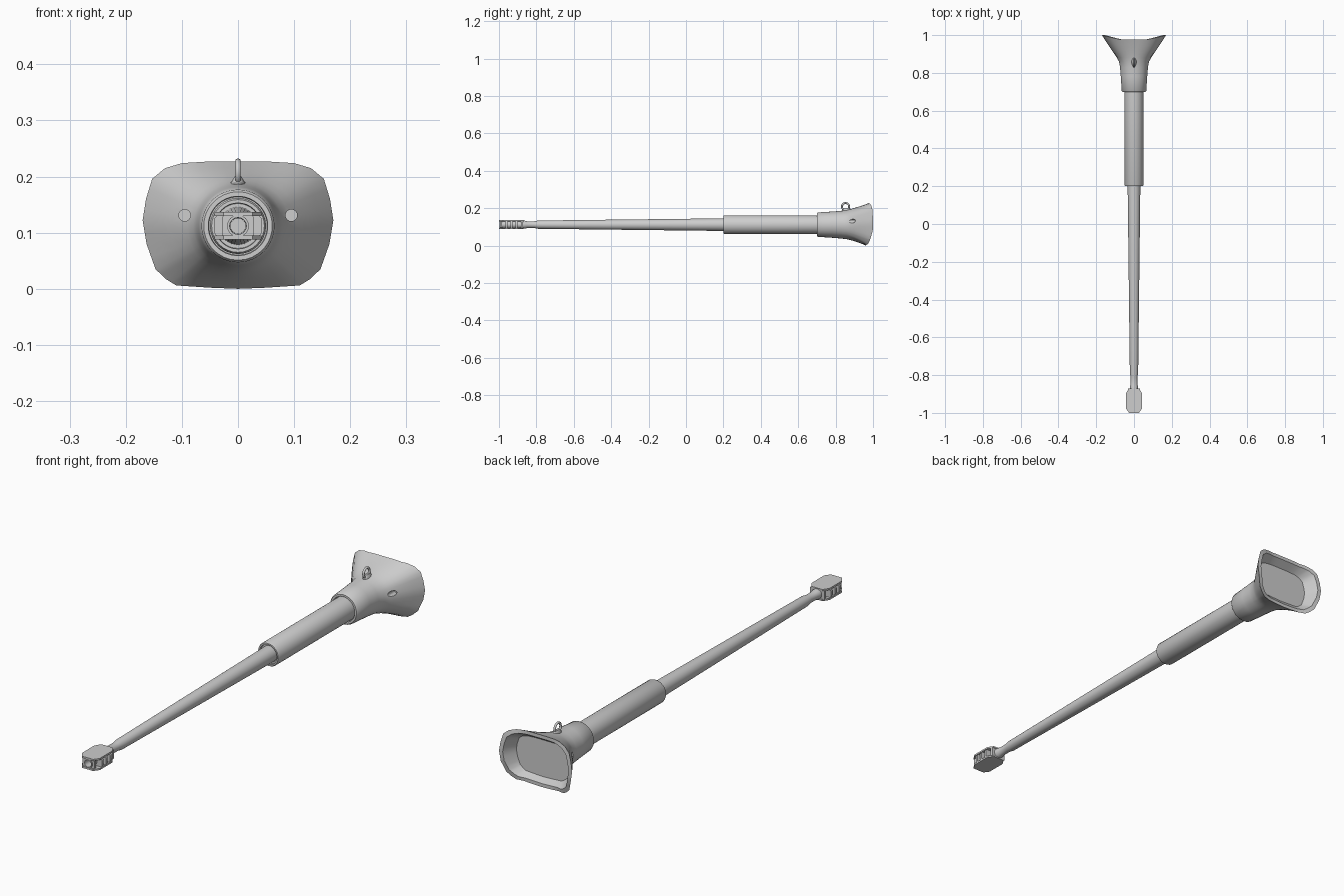
import bpy, bmesh, math
from mathutils import Matrix

if "Cube" in bpy.data.objects:
    bpy.data.objects.remove(bpy.data.objects["Cube"])

ZC = 0.112  # height of the long axis
mat = bpy.data.materials.new("grey_metal")
mat.diffuse_color = (0.61, 0.61, 0.61, 1)
mat.use_nodes = True
mat.node_tree.nodes["Principled BSDF"].inputs["Base Color"].default_value = mat.diffuse_color


def finish(name, bm, smooth=True, angle=35):
    bmesh.ops.recalc_face_normals(bm, faces=bm.faces[:])
    me = bpy.data.meshes.new(name)
    bm.to_mesh(me)
    bm.free()
    me.materials.append(mat)
    ob = bpy.data.objects.new(name, me)
    bpy.context.collection.objects.link(ob)
    if smooth:
        bpy.ops.object.select_all(action='DESELECT')
        ob.select_set(True)
        bpy.context.view_layer.objects.active = ob
        bpy.ops.object.shade_smooth_by_angle(angle=math.radians(angle))
    return ob


def loft(name, rings, closed=False, angle=35):
    """Skin a list of equal-length point rings."""
    bm = bmesh.new()
    vs = [[bm.verts.new(p) for p in r] for r in rings]
    n = len(rings[0])
    pairs = list(zip(vs, vs[1:])) + ([(vs[-1], vs[0])] if closed else [])
    for a, b in pairs:
        for i in range(n):
            j = (i + 1) % n
            bm.faces.new((a[i], a[j], b[j], b[i]))
    if not closed:
        bm.faces.new(vs[0])
        bm.faces.new(vs[-1])
    return finish(name, bm, angle=angle)


def circle(y, r, n=32):
    return [(r * math.sin(2 * math.pi * i / n), y, ZC + r * math.cos(2 * math.pi * i / n)) for i in range(n)]


def turned(name, profile, n=32, **kw):
    return loft(name, [circle(y, r, n) for y, r in profile], **kw)


def torus(name, centre, major, minor):
    rings = []
    for i in range(24):
        a = 2 * math.pi * i / 24
        ring = []
        for k in range(10):
            b = 2 * math.pi * k / 10
            d = major + minor * math.cos(b)
            ring.append((centre[0] + minor * math.sin(b), centre[1] + d * math.cos(a),
                         centre[2] + d * math.sin(a)))
        rings.append(ring)
    return loft(name, rings, closed=True, angle=80)


# Tapered barrel with a narrow neck behind the muzzle
turned("barrel", [(-0.875, 0.021), (-0.86, 0.021), (-0.85, 0.018), (-0.81, 0.018),
                  (-0.79, 0.022), (0.23, 0.034)])

# Thick sleeve with a shallow recess at its front face
turned("sleeve", [(0.21, 0.030), (0.21, 0.040), (0.2, 0.041), (0.2, 0.047),
                  (0.206, 0.050), (0.72, 0.050)])

# Horn outline: right half from top to bottom, mirrored to the left
half = [(0, .227), (.05, .227), (.1, .224), (.13, .215), (.153, .196), (.164, .16),
        (.17, .122), (.163, .08), (.147, .035), (.128, .017), (.11, .006), (.05, .002), (0, 0)]
fine = []
for (x0, z0), (x1, z1) in zip(half, half[1:]):
    fine += [(x0, z0), ((x0 + x1) / 2, (z0 + z1) / 2)]
fine.append(half[-1])
outline = fine + [(-x, z) for x, z in fine[-2:0:-1]]


def clamp(v):
    return max(0.0, min(1.0, v))


def section(y, r, t):
    """Blend from a circle (t=0) to the horn outline (t=1)."""
    pts = []
    for x, z in outline:
        a = math.atan2(x, z - ZC)
        curve = 0.022 * (clamp((abs(x) - 0.08) / 0.09) - 1) - 0.016 * clamp((0.08 - z) / 0.08)
        pts.append((r * math.sin(a) * (1 - t) + x * t, y + curve * t ** 2,
                    (ZC + r * math.cos(a)) * (1 - t) + z * t))
    return pts


def inset(y, sx, sz, curved):
    rim = section(1.0, 0, 1)
    return [(x * sx, yy if curved else y, ZC + (z - ZC) * sz) for x, yy, z in rim]


# Horn: round socket flaring to a wide rim, with a shallow dish at the back
horn = loft("horn", [
    section(0.71, 0.048, 0), section(0.71, 0.052, 0), section(0.70, 0.053, 0),
    section(0.70, 0.061, 0), section(0.705, 0.065, 0), section(0.78, 0.070, 0),
    section(0.83, 0.074, 0), section(0.86, 0.077, 0.03), section(0.88, 0.078, 0.14),
    section(0.90, 0.078, 0.28), section(0.925, 0.078, 0.47), section(0.96, 0.078, 0.72),
    section(1.0, 0.078, 1), inset(0, 0.90, 0.87, True), inset(0.945, 0.75, 0.68, False)])

# Two small round sockets sunk in the front of the flare
bm = bmesh.new()
for s in (-1, 1):
    m = Matrix.Translation((s * 0.095, 0.865, 0.131)) @ Matrix.Rotation(math.pi / 2, 4, 'X')
    bmesh.ops.create_cone(bm, cap_ends=True, segments=16, radius1=0.0105, radius2=0.0105,
                          depth=0.11, matrix=m)
cutter = finish("socket_cutter", bm, smooth=False)
cutter.hide_render = True
cutter.hide_viewport = True
mod = horn.modifiers.new("sockets", 'BOOLEAN')
mod.operation = 'DIFFERENCE'
mod.object = cutter
mod.solver = 'EXACT'

# Hanging loop on an oval foot on top of the horn
loft("loop_foot", [[(rx * math.cos(math.pi * i / 10), 0.86 + ry * math.sin(math.pi * i / 10), z)
                    for i in range(20)]
                   for rx, ry, z in ((0.013, 0.027, 0.175), (0.013, 0.027, 0.189), (0.006, 0.015, 0.200))])
torus("hanging_loop", (0, 0.853, 0.208), 0.0195, 0.005)


# Muzzle: two chamfered plates joined by baffles around a bored tube
def plate(name, z0, z1):
    pts = [(0.026, -1.0), (0.042, -0.978), (0.042, -0.895), (0.026, -0.87)]
    pts += [(-x, y) for x, y in reversed(pts)]
    return loft(name, [[(x, y, z) for x, y in pts] for z in (z0, z1)])


plate("muzzle_top_plate", 0.130, 0.137)
plate("muzzle_bottom_plate", 0.088, 0.095)
turned("muzzle_tube", [(-0.96, 0.014), (-0.998, 0.015), (-0.998, 0.0195), (-0.87, 0.0195)], n=16)


def rect(y, w):
    """Rectangular ring matched point for point to a 24-sided bore."""
    pts = []
    for i in range(24):
        a = 2 * math.pi * i / 24
        s, c = math.sin(a), math.cos(a)
        k = min(w / max(abs(s), 1e-6), 0.021 / max(abs(c), 1e-6))
        pts.append((s * k, y, ZC + c * k))
    return pts


for i, (y, w) in enumerate([(-0.994, 0.028), (-0.965, 0.043), (-0.938, 0.043), (-0.911, 0.043), (-0.882, 0.033)]):
    loft(f"muzzle_baffle_{i + 1}", [rect(y, w), rect(y + 0.010, w), circle(y + 0.010, 0.017, 24),
                                    circle(y, 0.017, 24)], closed=True)
